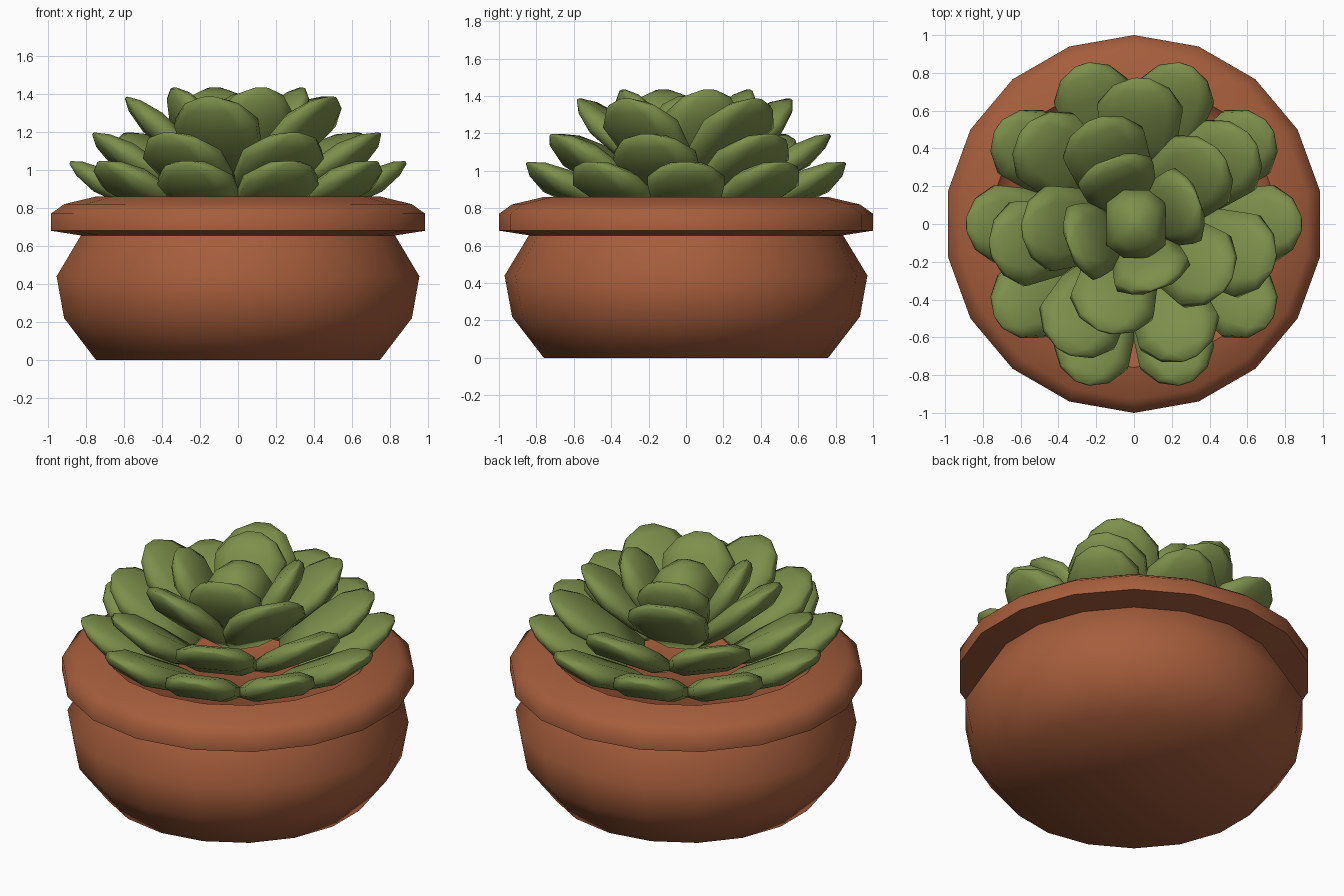
import bpy, bmesh, math
from mathutils import Vector

if "Cube" in bpy.data.objects:
    bpy.data.objects.remove(bpy.data.objects["Cube"])


def material(name, rgb):
    m = bpy.data.materials.new(name)
    m.diffuse_color = (*rgb, 1)
    m.use_nodes = True
    m.node_tree.nodes["Principled BSDF"].inputs["Base Color"].default_value = m.diffuse_color
    return m


TERRACOTTA = material("terracotta", (0.38, 0.11, 0.045))
GREEN = material("leaf green", (0.205, 0.275, 0.07))


def loft(name, rings, mat, angle):
    """Skin a list of point rings, cap both ends and smooth shade."""
    bm = bmesh.new()
    rows = [[bm.verts.new(p) for p in ring] for ring in rings]
    n = len(rows[0])
    for a, b in zip(rows, rows[1:]):
        for i in range(n):
            j = (i + 1) % n
            bm.faces.new((a[i], a[j], b[j], b[i]))
    bm.faces.new(rows[0][::-1])
    bm.faces.new(rows[-1])
    bmesh.ops.recalc_face_normals(bm, faces=bm.faces)
    me = bpy.data.meshes.new(name)
    bm.to_mesh(me)
    bm.free()
    me.materials.append(mat)
    ob = bpy.data.objects.new(name, me)
    bpy.context.collection.objects.link(ob)
    bpy.ops.object.select_all(action='DESELECT')
    bpy.context.view_layer.objects.active = ob
    ob.select_set(True)
    bpy.ops.object.shade_smooth_by_angle(angle=math.radians(angle))
    return ob


# Pot: 18-sided turned profile, from base over the rim to the inner floor
PROFILE = [(0.76, 0), (0.93, 0.22), (0.97, 0.44), (0.84, 0.655), (1.0, 0.68),
           (1.0, 0.77), (0.93, 0.82), (0.76, 0.86), (0.70, 0.79)]
loft("pot", [[(r * math.cos(math.radians(10 + 20 * k)),
               r * math.sin(math.radians(10 + 20 * k)), z) for k in range(18)]
             for r, z in PROFILE], TERRACOTTA, 62)

# Leaf: (position along leaf, width factor, thickness factor)
STATIONS = [(0, 0.5, 0.5), (0.35, 0.9, 0.9), (0.7, 1.0, 1.0), (0.9, 0.66, 0.6), (1.0, 0.2, 0.12)]
SECTION = [(1, 0.4), (0.62, 0.95), (-0.62, 0.95), (-1, 0.4),
           (-1, -0.4), (-0.62, -0.95), (0.62, -0.95), (1, -0.4)]


def leaf(name, degrees, base, tip, half_w, half_t, sag=0.0, stations=STATIONS):
    a = math.radians(degrees)
    out = Vector((math.cos(a), math.sin(a), 0))
    side = Vector((-math.sin(a), math.cos(a), 0))
    p0 = out * base[0] + Vector((0, 0, base[1]))
    p1 = out * tip[0] + Vector((0, 0, tip[1]))
    up = (p1 - p0).normalized().cross(side)
    rings = []
    for t, w, h in stations:
        c = p0.lerp(p1, t) - up * sag * 4 * t * (1 - t)
        rings.append([c + side * u * w * half_w + up * v * h * half_t for u, v in SECTION])
    loft(name, rings, GREEN, 80)


# Rosette tiers: count, start angle, base (r, z), tip (r, z), half width, half thickness, sag
TIERS = [
    ("outer_leaf", 10, 0, (0.35, 0.78), (0.885, 1.04), 0.205, 0.07, 0.02),
    ("lower_leaf", 7, 87, (0.25, 0.86), (0.77, 1.19), 0.225, 0.07, 0.01),
    ("middle_leaf", 5, 111, (0.12, 0.95), (0.59, 1.38), 0.225, 0.07, 0),
    ("inner_leaf", 4, 110, (0.10, 1.0), (0.36, 1.43), 0.205, 0.07, 0),
]
for name, count, start, base, tip, w, t, sag in TIERS:
    for k in range(count):
        leaf(f"{name}_{k + 1}", start + 360 * k / count, base, tip, w, t, sag)

# Upright bud in the centre
leaf("centre_bud", 0, (0.01, 0.95), (0.011, 1.40), 0.18, 0.165, 0,
     [(0, 0.6, 0.6), (0.4, 0.95, 0.95), (0.7, 1, 1), (0.9, 0.7, 0.7), (1, 0.22, 0.22)])
